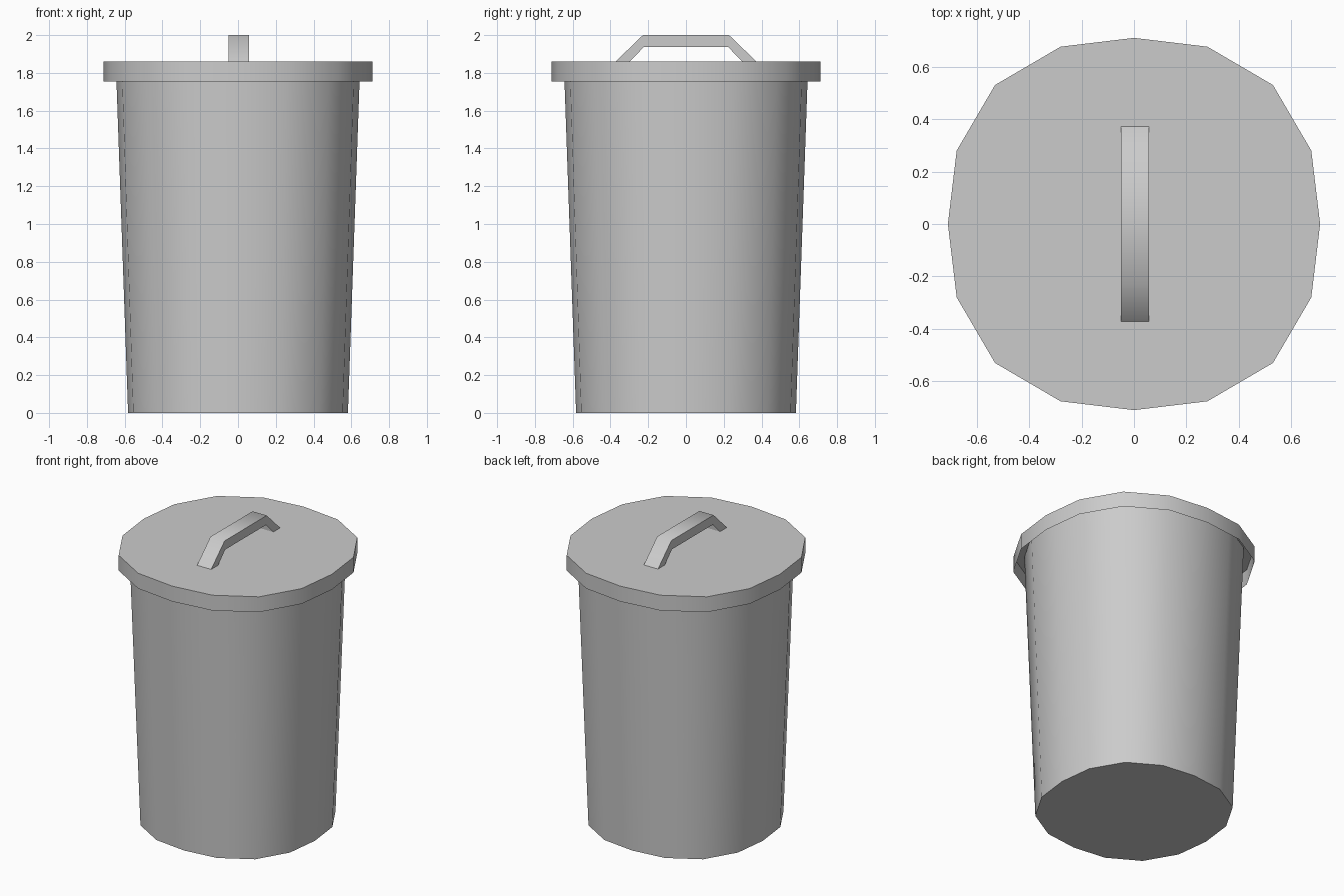
import bpy, bmesh, math

if "Cube" in bpy.data.objects:
    bpy.data.objects.remove(bpy.data.objects["Cube"])

# Slightly squarish 16-sided ring: radius grows toward the diagonals
BULGE = (1.0, 1.031, 1.056, 1.031)


def finish(name, bm, angle):
    bmesh.ops.recalc_face_normals(bm, faces=bm.faces[:])
    mesh = bpy.data.meshes.new(name)
    bm.to_mesh(mesh)
    bm.free()
    obj = bpy.data.objects.new(name, mesh)
    bpy.context.collection.objects.link(obj)
    bpy.ops.object.select_all(action='DESELECT')
    obj.select_set(True)
    bpy.context.view_layer.objects.active = obj
    bpy.ops.object.shade_smooth_by_angle(angle=math.radians(angle))
    return obj


def ring(bm, radius, z):
    verts = []
    for i in range(16):
        a, r = i * math.tau / 16, radius * BULGE[i % 4]
        verts.append(bm.verts.new((r * math.cos(a), r * math.sin(a), z)))
    return verts


def cup(name, closed, opened):
    """Tapered thin wall with a cap on the first (radius, z) ring."""
    bm = bmesh.new()
    a, b = ring(bm, *closed), ring(bm, *opened)
    for i in range(16):
        j = (i + 1) % 16
        bm.faces.new((a[i], a[j], b[j], b[i]))
    bm.faces.new(a)
    obj = finish(name, bm, 45)
    # Outward normals: the cap must face away from the opening
    cap = obj.data.polygons[16]
    if cap.normal.z * (closed[1] - opened[1]) < 0:
        obj.data.flip_normals()
    return obj


# Bin body, closed at the floor, and the overhanging lid, open underneath
cup("bin_body", (0.582, 0.0), (0.647, 1.855))
cup("lid", (0.712, 1.86), (0.712, 1.755))

# Handle: bent strap profile extruded across x
half = [(0.373, 1.86), (0.228, 2.0), (0.222, 1.938), (0.298, 1.86)]
outer, inner = half[:2], half[2:]
sections = [(outer[0], inner[1]), (outer[1], inner[0])]
sections += [tuple((-y, z) for y, z in s) for s in reversed(sections)]

bm = bmesh.new()
loops = []
for (yo, zo), (yi, zi) in sections:
    loops.append([bm.verts.new(p) for p in (
        (-0.049, yo, zo), (0.058, yo, zo), (0.058, yi, zi), (-0.049, yi, zi))])
for a, b in zip(loops, loops[1:]):
    for i in range(4):
        j = (i + 1) % 4
        bm.faces.new((a[i], a[j], b[j], b[i]))
bm.faces.new(loops[0])
bm.faces.new(loops[-1])
finish("lid_handle", bm, 55)
